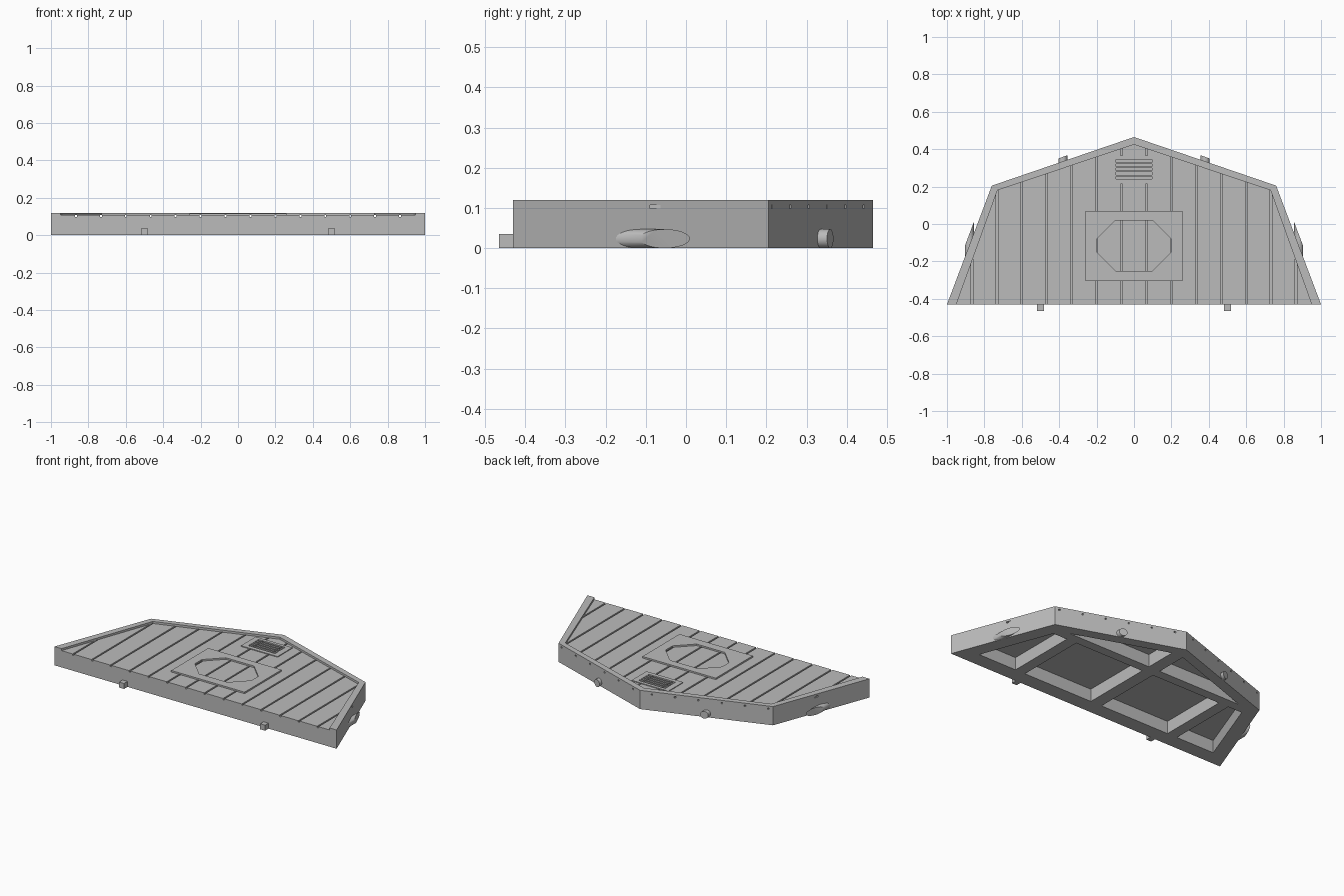
import bpy, bmesh

if "Cube" in bpy.data.objects:
    bpy.data.objects.remove(bpy.data.objects["Cube"], do_unlink=True)

grey = bpy.data.materials.new("plain_grey")
grey.use_nodes = True
grey.diffuse_color = (0.5, 0.5, 0.5, 1)
grey.node_tree.nodes["Principled BSDF"].inputs["Base Color"].default_value = (0.5, 0.5, 0.5, 1)

DECK, TOP = 0.107, 0.12


def prisms(name, outlines, z0, z1):
    """One object made of upright prisms, one per outline."""
    bm = bmesh.new()
    for pts in outlines:
        face = bm.faces.new([bm.verts.new((x, y, z0)) for x, y in pts])
        ext = bmesh.ops.extrude_face_region(bm, geom=[face])["geom"]
        for v in ext:
            if isinstance(v, bmesh.types.BMVert):
                v.co.z = z1
    bmesh.ops.recalc_face_normals(bm, faces=bm.faces)
    return finish(name, bm)


def finish(name, bm):
    mesh = bpy.data.meshes.new(name)
    bm.to_mesh(mesh)
    bm.free()
    mesh.materials.append(grey)
    obj = bpy.data.objects.new(name, mesh)
    bpy.context.collection.objects.link(obj)
    return obj


def rect(x0, x1, y0, y1):
    return [(x0, y0), (x1, y0), (x1, y1), (x0, y1)]


def flip(pts):
    return [(-x, y) for x, y in reversed(pts)]


def cut(obj, cutter):
    mod = obj.modifiers.new("cut", "BOOLEAN")
    mod.operation, mod.solver, mod.object = "DIFFERENCE", "EXACT", cutter
    bpy.context.view_layer.objects.active = obj
    bpy.ops.object.modifier_apply(modifier=mod.name)


def discard(*objs):
    for o in objs:
        bpy.data.objects.remove(o, do_unlink=True)


# Main body
half = [(1, -0.43), (0.76, 0.205), (0, 0.465)]
outer = half + flip(half)[1:]
body = prisms("platform_body", [outer], 0, DECK)

# Plank grooves along the deck
grooves = prisms("groove_cutter", [rect(x - 0.005, x + 0.005, -0.6, 0.6)
                 for x in [(i - 6.5) * 0.1333 for i in range(14)]], DECK - 0.009, 0.2)

# Underside pockets between the ribs
side = [[(0.04, -0.335), (0.53, -0.335), (0.53, 0.12), (0.04, 0.12)],
        [(0.6, -0.335), (0.87, -0.335), (0.7, 0.12), (0.6, 0.12)],
        [(0.04, 0.18), (0.63, 0.18), (0.04, 0.385)]]
pockets = prisms("pocket_cutter", side + [flip(p) for p in side], -0.1, 0.08)

# Vent plate with slots
vent = prisms("vent_plate", [rect(-0.13, 0.13, 0.215, 0.365)], DECK, DECK + 0.005)
slots = prisms("slot_cutter", [rect(-0.095, 0.095, y - 0.007, y + 0.007)
               for y in [0.248 + i * 0.0222 for i in range(5)]], 0.09, 0.2)
for cutter in (pockets, grooves, slots):
    cut(body, cutter)
cut(vent, slots)

# Hatch frame with an eight-sided opening
hatch = prisms("hatch_frame", [rect(-0.26, 0.26, -0.305, 0.07)], DECK, 0.117)
cy = -0.115
right = [(0.1, cy - 0.135), (0.2, cy - 0.035), (0.2, cy + 0.035), (0.1, cy + 0.135)]
opening = prisms("opening_cutter", [right + flip(right)], 0, 0.2)
cut(hatch, opening)
discard(pockets, grooves, slots, opening)

# Raised rim, open at the front
inner = [(0.95, -0.43), (0.73, 0.18), (0, 0.425)]
prisms("rim", [outer + list(reversed(inner + flip(inner)[1:]))], DECK, TOP)

# Square front pegs
for s, label in ((1, "left"), (-1, "right")):
    prisms("front_peg_" + label, [rect(s * 0.5 - 0.0175, s * 0.5 + 0.0175, -0.465, -0.425)], 0, 0.035)


def round_lug(name, x, y, slope, reach, radius):
    """Round peg along y whose end faces run parallel to the slanted wall."""
    bm = bmesh.new()
    bmesh.ops.create_cone(bm, cap_ends=True, segments=32, radius1=radius, radius2=radius, depth=1)
    for v in bm.verts:
        px, pz, end = v.co.x, v.co.y, v.co.z
        v.co = (x + px, y + slope * px + (reach if end > 0 else -0.02), radius + pz)
    bmesh.ops.recalc_face_normals(bm, faces=bm.faces)
    obj = finish(name, bm)
    bpy.ops.object.select_all(action="DESELECT")
    obj.select_set(True)
    bpy.context.view_layer.objects.active = obj
    bpy.ops.object.shade_smooth_by_angle()


# Round lugs on the side and back walls
for s, label in ((1, "left"), (-1, "right")):
    round_lug("side_lug_" + label, s * 0.88, -0.1125, -s * 2.646, 0.06, 0.0235)
    round_lug("back_lug_" + label, s * 0.38, 0.335, -s * 0.342, 0.024, 0.0235)
